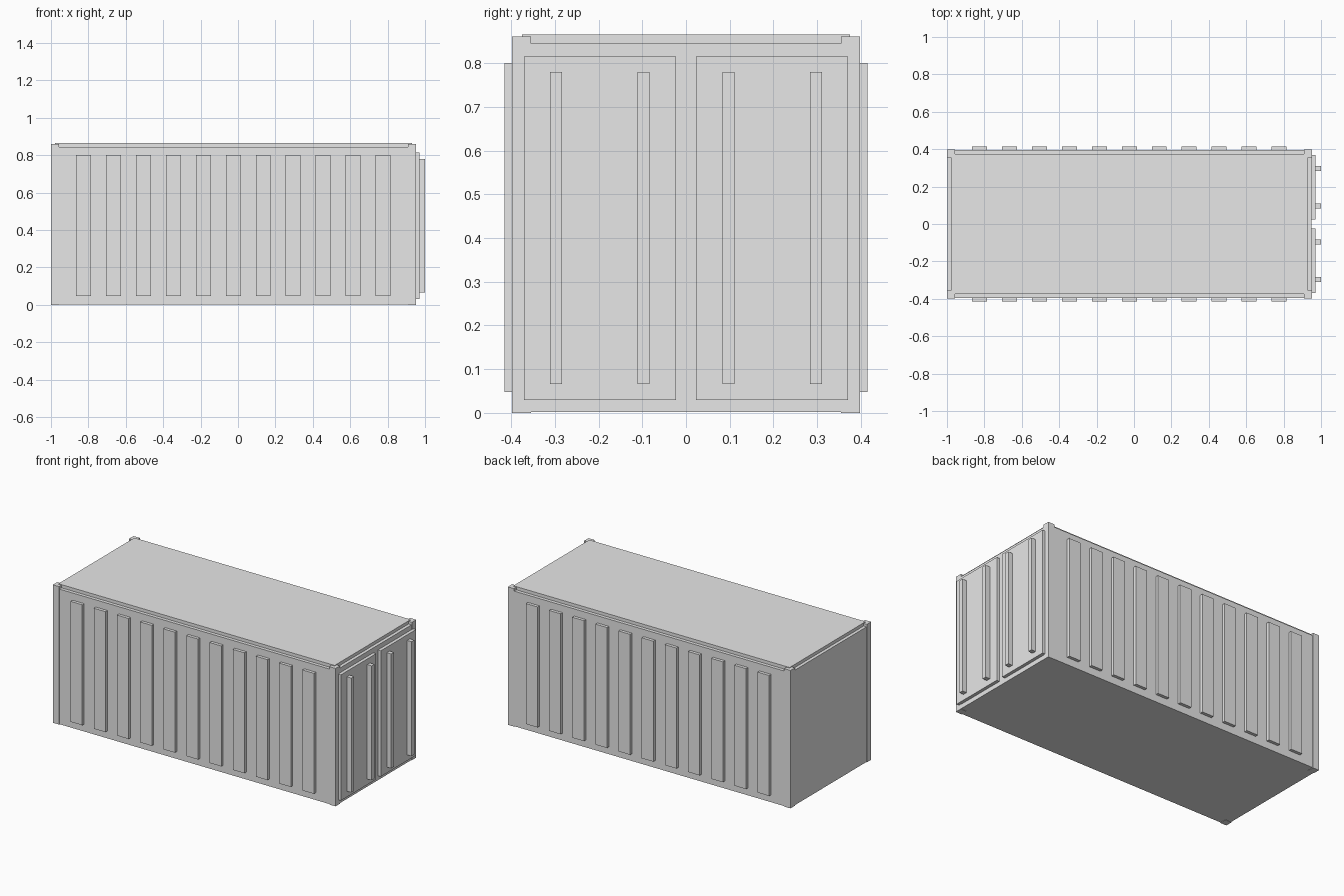
import bpy, bmesh

if "Cube" in bpy.data.objects:
    bpy.data.objects.remove(bpy.data.objects["Cube"])

grey = bpy.data.materials.new("plain grey")
grey.diffuse_color = (0.8, 0.8, 0.8, 1)
grey.use_nodes = True
grey.node_tree.nodes["Principled BSDF"].inputs["Base Color"].default_value = grey.diffuse_color


def boxes(name, spans):
    """One object made of boxes, each given as (x0, x1, y0, y1, z0, z1)."""
    bm = bmesh.new()
    for x0, x1, y0, y1, z0, z1 in spans:
        verts = bmesh.ops.create_cube(bm, size=1)["verts"]
        for v in verts:
            v.co = (x1 if v.co.x > 0 else x0,
                    y1 if v.co.y > 0 else y0,
                    z1 if v.co.z > 0 else z0)
    mesh = bpy.data.meshes.new(name)
    bm.to_mesh(mesh)
    bm.free()
    mesh.materials.append(grey)
    obj = bpy.data.objects.new(name, mesh)
    bpy.context.collection.objects.link(obj)
    return obj


X0, X1, Y = -1.0, 0.952, 0.398

# Main box and the slightly inset roof panel
boxes("body", [(X0 + 0.002, X1 - 0.002, -Y + 0.002, Y - 0.002, 0.002, 0.845)])
boxes("roof_panel", [(X0 + 0.022, X1 - 0.022, -0.375, 0.375, 0.84, 0.865)])

# Corner posts
w = 0.043
boxes("corner_posts", [(x, x + w, y, y + w, 0, 0.861)
                       for x in (X0, X1 - w) for y in (-Y, Y - w)])

# Vertical ribs on both long sides
for name, y0, y1 in (("front_ribs", -0.415, -0.39), ("back_ribs", 0.39, 0.415)):
    spans = []
    for i in range(11):
        cx = -0.825 + 0.16 * i
        spans.append((cx - 0.04, cx + 0.04, y0, y1, 0.048, 0.8))
    boxes(name, spans)

# Double doors on the right end, with two locking bars each
for name, s in (("front", -1), ("back", 1)):
    ya, yb = sorted((s * 0.023, s * 0.37))
    boxes(name + "_door", [(0.945, 0.97, ya, yb, 0.03, 0.815)])
    boxes(name + "_locking_bars",
          [(0.965, 1.0, s * c - 0.0138, s * c + 0.0138, 0.066, 0.78)
           for c in (0.097, 0.297)])
